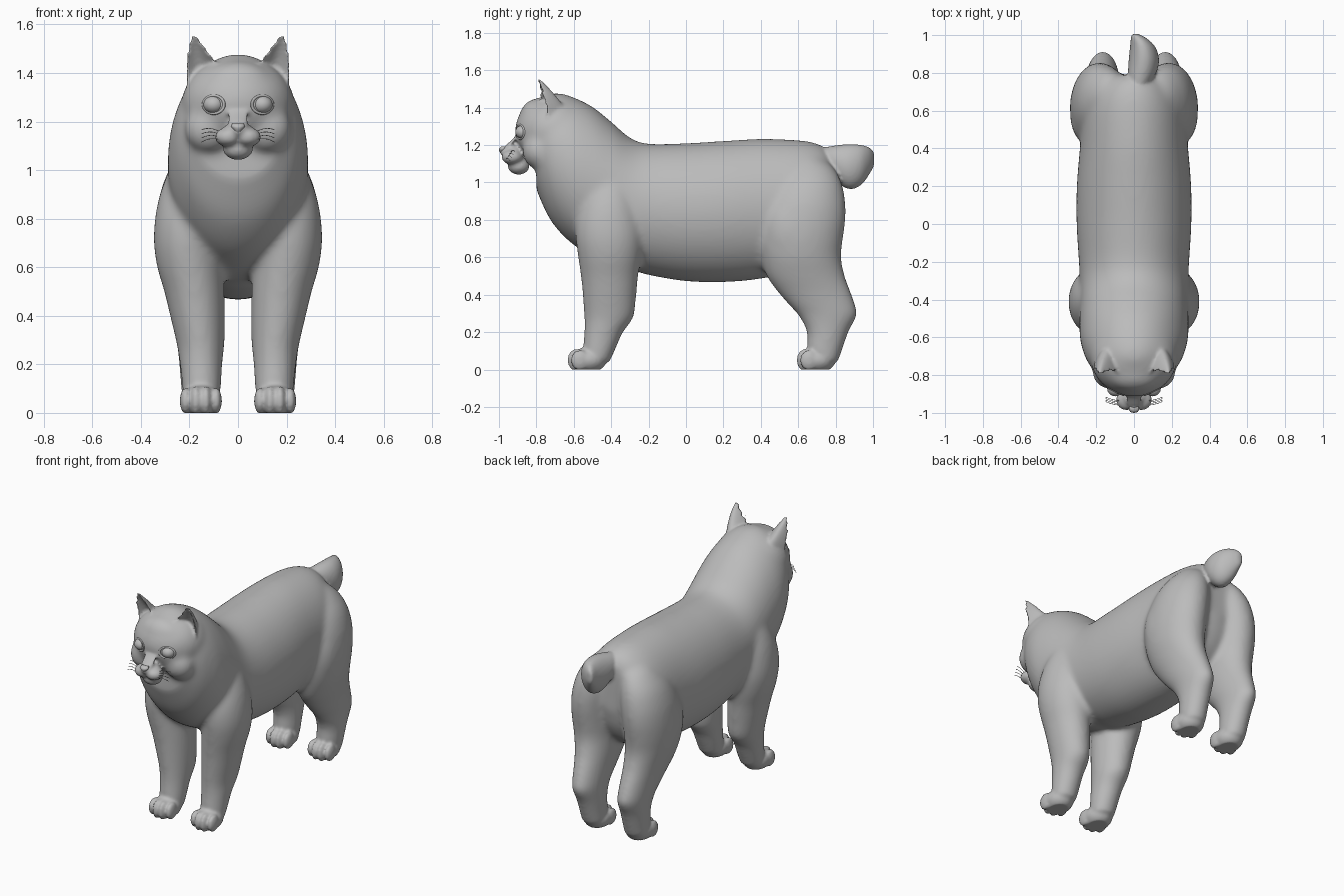
import bpy, bmesh, math
from mathutils import Vector

if "Cube" in bpy.data.objects:
    bpy.data.objects.remove(bpy.data.objects["Cube"])

fur = bpy.data.materials.new("grey_fur")
fur.diffuse_color = (0.5, 0.5, 0.5, 1)
fur.use_nodes = True
fur.node_tree.nodes["Principled BSDF"].inputs["Base Color"].default_value = fur.diffuse_color


def finish(name, bm):
    bmesh.ops.recalc_face_normals(bm, faces=bm.faces)
    for f in bm.faces:
        f.smooth = True
    me = bpy.data.meshes.new(name)
    bm.to_mesh(me)
    bm.free()
    me.materials.append(fur)
    ob = bpy.data.objects.new(name, me)
    bpy.context.collection.objects.link(ob)
    return ob


def blend(bm, voxel, rounds):
    """Fuse overlapping masses into one softened skin."""
    ob = finish("blend_helper", bm)
    rm = ob.modifiers.new("fuse", "REMESH")
    rm.mode = "VOXEL"
    rm.voxel_size = voxel
    sm = ob.modifiers.new("soften", "SMOOTH")
    sm.factor = .5
    sm.iterations = rounds
    me = bpy.data.meshes.new_from_object(ob.evaluated_get(bpy.context.evaluated_depsgraph_get()))
    out = bmesh.new()
    out.from_mesh(me)
    bpy.data.objects.remove(ob)
    return out


def skin(bm, rows):
    rows = [[bm.verts.new(p) for p in row] for row in rows]
    n = len(rows[0])
    for a, b in zip(rows, rows[1:]):
        for i in range(n):
            j = (i + 1) % n
            bm.faces.new((a[i], a[j], b[j], b[i]))
    bm.faces.new(rows[0])
    bm.faces.new(rows[-1][::-1])


def loft(bm, stations, ring, n=48, sub=5):
    """Skin rings through stations, eased with a Catmull-Rom curve."""
    s = [stations[0]] + list(stations) + [stations[-1]]
    fine = []
    for k in range(1, len(s) - 2):
        for i in range(sub):
            t = i / sub
            fine.append([.5 * (2 * b + (c - a) * t + (2 * a - 5 * b + 4 * c - d) * t * t
                               + (3 * b - a - 3 * c + d) * t ** 3)
                         for a, b, c, d in zip(s[k - 1], s[k], s[k + 1], s[k + 2])])
    fine.append(stations[-1])
    rows = []
    for st in fine:
        c, u, v = map(Vector, ring(*st))
        rows.append([c + u * math.cos(2 * math.pi * i / n) + v * math.sin(2 * math.pi * i / n) for i in range(n)])
    skin(bm, rows)


def ball(bm, c, r, seg=32):
    for v in bmesh.ops.create_uvsphere(bm, u_segments=seg, v_segments=seg // 2, radius=1)["verts"]:
        v.co = Vector((c[0] + v.co.x * r[0], c[1] + v.co.y * r[1], c[2] + v.co.z * r[2]))


body = bmesh.new()

# torso and neck: y, top, bottom, half width
torso = [(.79, 1.13, .82, .10), (.76, 1.175, .70, .17), (.70, 1.208, .60, .23), (.6, 1.226, .53, .27),
         (.4, 1.233, .485, .287), (.2, 1.222, .467, .303), (0, 1.21, .472, .304), (-.2, 1.207, .505, .292),
         (-.3, 1.24, .535, .287), (-.4, 1.325, .56, .287), (-.5, 1.405, .605, .289), (-.6, 1.455, .665, .287),
         (-.68, 1.478, .74, .268), (-.74, 1.47, .825, .24), (-.80, 1.43, .96, .19)]
loft(body, torso, lambda y, t, b, w: ((0, y, (t + b) / 2), (w, 0, 0), (0, 0, (t - b) / 2)))

# legs: z, x, y front, y back, half width
front_leg = [(.03, .15, -.56, -.41, .073), (.10, .15, -.553, -.38, .08), (.2, .152, -.545, -.335, .088),
             (.28, .154, -.545, -.28, .098), (.4, .167, -.553, -.265, .113), (.5, .18, -.563, -.255, .124),
             (.6, .197, -.577, -.24, .136), (.7, .207, -.59, -.232, .14), (.8, .20, -.59, -.237, .142),
             (.9, .175, -.57, -.25, .147), (1.02, .14, -.53, -.28, .135), (1.12, .11, -.48, -.35, .10)]
hind_leg = [(.03, .155, .67, .81, .073), (.10, .157, .645, .835, .078), (.2, .16, .645, .87, .082),
            (.29, .165, .60, .915, .087), (.35, .168, .545, .905, .094), (.42, .172, .485, .88, .104),
            (.5, .178, .43, .85, .12), (.6, .187, .40, .83, .138), (.7, .19, .385, .84, .148),
            (.8, .187, .39, .853, .15), (.9, .175, .42, .852, .147), (1.0, .155, .47, .832, .13),
            (1.08, .125, .53, .79, .10), (1.13, .10, .58, .73, .07)]
for s in (-1, 1):
    for leg in (front_leg, hind_leg):
        loft(body, leg, lambda z, x, a, b, w: ((s * x, (a + b) / 2, z), (w, 0, 0), (0, (b - a) / 2, 0)))
    ball(body, (s * .20, .57, .74), (.138, .17, .24))
    ball(body, (s * .12, -.79, 1.17), (.10, .085, .10))

# skull and forehead
ball(body, (0, -.70, 1.275), (.232, .215, .195))
ball(body, (0, -.79, 1.35), (.15, .10, .10))
body = blend(body, .014, 16)

# tail: y, x, z, half width, half height
tail = [(.70, .015, 1.12, .045, .06), (.78, .038, 1.11, .07, .085), (.84, .05, 1.09, .08, .113),
        (.89, .052, 1.085, .078, .12), (.94, .045, 1.095, .066, .105), (.98, .027, 1.115, .044, .072),
        (1.006, .006, 1.125, .02, .036)]
loft(body, tail, lambda y, x, z, a, b: ((x, y, z), (a, 0, 0), (0, 0, b)))

# nose bridge, nose, muzzle and chin: y, z, half width, depth
loft(body, [(-.85, 1.33, .06, .04), (-.895, 1.26, .05, .04), (-.94, 1.205, .042, .036), (-.972, 1.18, .034, .025)],
     lambda y, z, w, d: ((0, y, z), (w, 0, 0), (0, d * .6, d)))
ball(body, (0, -.955, 1.165), (.036, .04, .03))
ball(body, (0, -.92, 1.15), (.07, .05, .05))
ball(body, (0, -.895, 1.088), (.062, .058, .046))

for s in (-1, 1):
    # muzzle pads
    ball(body, (s * .04, -.93, 1.136), (.055, .056, .04))

    # paws with four toes each
    for y in (-.525, .70):
        ball(body, (s * .153, y, .05), (.084, .10, .068))
        for k in range(4):
            mid = k in (1, 2)
            ball(body, (s * .153 + (k - 1.5) * .042, y - (.06 if mid else .042), .05),
                 (.024, .05, .062 if mid else .055), 16)

    # ear: wedge with a rounded back and a hollowed front
    outer, inner, tip = Vector((.212, -.735, 1.32)), Vector((.07, -.785, 1.42)), Vector((.19, -.81, 1.572))
    rows = []
    for t in [i / 14 for i in range(15)]:
        w = max((1 - t) ** .8, .07)
        row = []
        for i in range(32):
            back = i < 16
            u = i / 16 if back else 2 - i / 16
            bulge = .115 if back else .05
            base = outer.lerp(inner, u) + Vector((0, bulge, .03)) * math.sin(math.pi * u)
            p = tip.lerp(base, w)
            p.z = base.z + (tip.z - base.z) * t
            p.x = s * (p.x + .014 * math.sin(math.pi * t) * (1 - u))
            row.append(p)
        rows.append(row)
    skin(body, rows)

body = blend(body, .0095, 4)
for v in body.verts:
    v.co.z = max(v.co.z, 0)
finish("body", body)

for s, side in ((-1, "left"), (1, "right")):
    # eyeball with lid ring
    bm = bmesh.new()
    ball(bm, (s * .1, -.87, 1.27), (.042, .042, .037))
    finish(f"eye_{side}", bm)
    bm = bmesh.new()
    grid = []
    for i in range(32):
        a = 2 * math.pi * i / 32
        grid.append([])
        for j in range(8):
            b = 2 * math.pi * j / 8
            r = 1 + .16 * math.cos(b)
            x = .042 * r * math.cos(a)
            grid[-1].append(bm.verts.new((s * (.1 + x), -.884 + .48 * x - .007 * math.sin(b),
                                          1.27 + .037 * r * math.sin(a))))
    for i in range(32):
        for j in range(8):
            p, q, k = grid[i], grid[(i + 1) % 32], (j + 1) % 8
            bm.faces.new((p[j], q[j], q[k], p[k]))
    finish(f"eyelid_{side}", bm)

    # whiskers
    cu = bpy.data.curves.new(f"whiskers_{side}", "CURVE")
    cu.dimensions = "3D"
    cu.bevel_depth = .0015
    cu.bevel_resolution = 1
    for k in range(4):
        sp = cu.splines.new("POLY")
        sp.points.add(6)
        for i, pt in enumerate(sp.points):
            u = i / 6
            pt.co = (s * (.06 + .09 * u), -.96 + .008 * k + .02 * u * u,
                     1.12 + .01 * k + .02 * math.sin(2.4 * u) - (.018 - .007 * k) * u, 1)
    cu.materials.append(fur)
    bpy.context.collection.objects.link(bpy.data.objects.new(f"whiskers_{side}", cu))

# nose leather
bm = bmesh.new()
loft(bm, [(-.972, 1.192, .024, .016), (-.98, 1.18, .028, .02), (-.978, 1.163, .017, .018), (-.97, 1.145, .004, .012)],
     lambda y, z, w, d: ((0, y, z), (w, 0, 0), (0, d, 0)), 16, 3)
finish("nose", bm)
